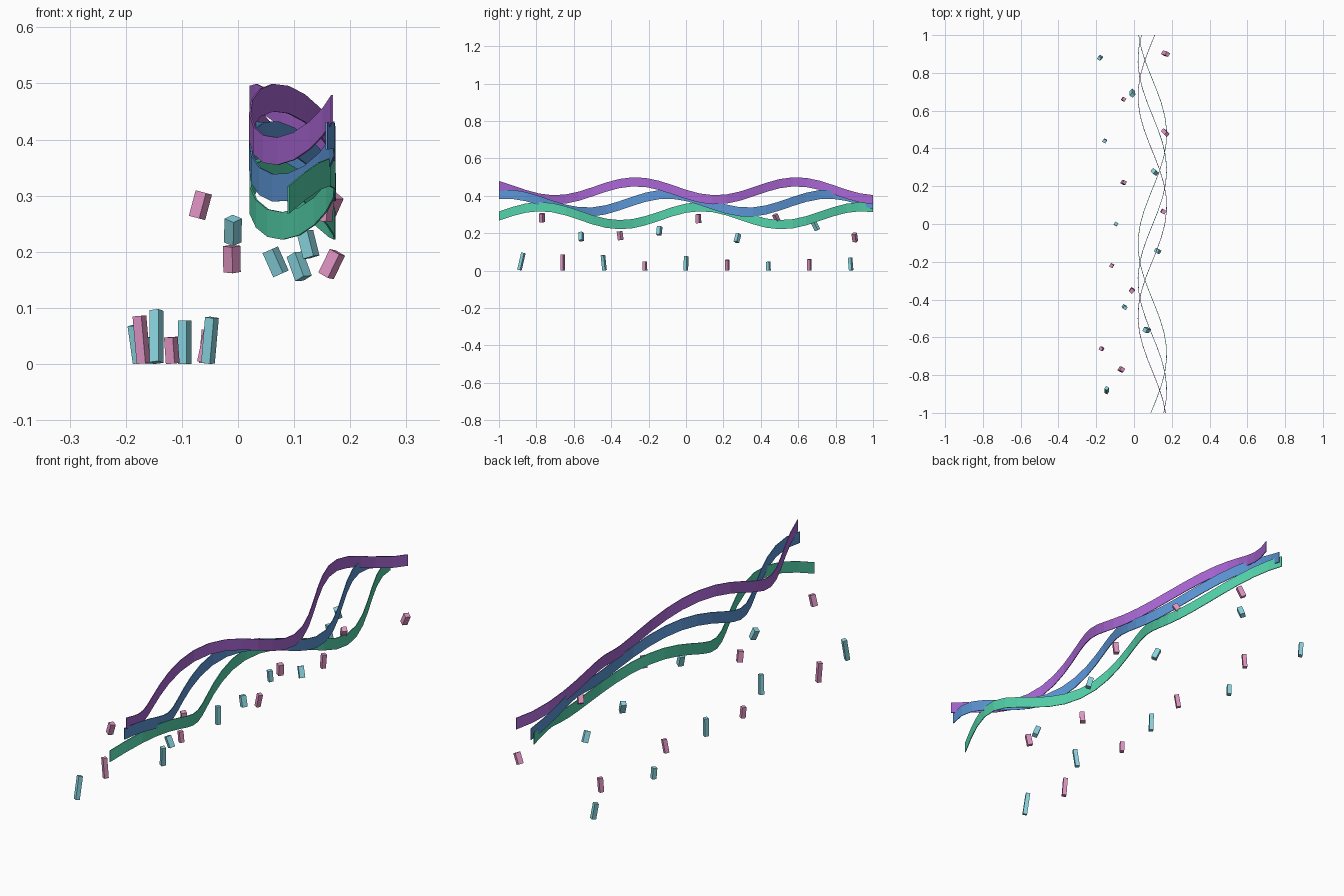
import bpy, bmesh, math
from mathutils import Vector, Matrix

if "Cube" in bpy.data.objects:
    bpy.data.objects.remove(bpy.data.objects["Cube"])


def material(name, rgb):
    m = bpy.data.materials.new(name)
    lin = [(c / 255 / 12.92) if c < 11 else ((c / 255 + 0.055) / 1.055) ** 2.4 for c in rgb]
    m.diffuse_color = (*lin, 1)
    m.use_nodes = True
    m.node_tree.nodes["Principled BSDF"].inputs["Base Color"].default_value = m.diffuse_color
    return m


PURPLE = material("purple", (170, 103, 213))
BLUE = material("blue", (93, 151, 216))
GREEN = material("green", (84, 211, 171))
TEAL = material("teal", (137, 213, 224))
PINK = material("pink", (224, 148, 195))


def finish(bm, name, mat):
    bmesh.ops.recalc_face_normals(bm, faces=bm.faces)
    me = bpy.data.meshes.new(name)
    bm.to_mesh(me)
    bm.free()
    me.materials.append(mat)
    ob = bpy.data.objects.new(name, me)
    bpy.context.collection.objects.link(ob)
    return ob


def ribbon(name, mat, z0, x_peak, z_peak, n=28, half=0.0245, thick=0.003):
    """Upright strip along y, waving in x and z with different periods."""
    bm = bmesh.new()
    rows = []
    for i in range(n + 1):
        y = -1 + 2 * i / n
        x = 0.097 + 0.076 * math.cos(2 * math.pi * (y - x_peak) / 1.165)
        z = z0 + 0.048 * math.cos(2 * math.pi * (y - z_peak) / 0.86)
        rows.append([bm.verts.new((x + sx * thick / 2, y, z + sz * half))
                     for sx, sz in ((-1, -1), (1, -1), (1, 1), (-1, 1))])
    for a, b in zip(rows, rows[1:]):
        for k in range(4):
            bm.faces.new((a[k], a[(k + 1) % 4], b[(k + 1) % 4], b[k]))
    bm.faces.new(rows[0])
    bm.faces.new(rows[-1])
    return finish(bm, name, mat)


def block(name, mat, centre, side, height, lean_x, lean_y, yaw=-30):
    """Small square bar, turned about z and leaning by degrees towards x and y."""
    up = Vector((math.tan(math.radians(lean_x)), math.tan(math.radians(lean_y)), 1))
    tilt = Vector((0, 0, 1)).rotation_difference(up).to_matrix().to_4x4()
    mat4 = (Matrix.Translation(centre) @ tilt @ Matrix.Rotation(math.radians(yaw), 4, 'Z')
            @ Matrix.Diagonal((side, side, height, 1)))
    bm = bmesh.new()
    bmesh.ops.create_cube(bm, size=1, matrix=mat4)
    if name.startswith("ground"):  # stand on the floor
        low = min(v.co.z for v in bm.verts)
        bmesh.ops.translate(bm, verts=bm.verts, vec=(0, 0, -low))
    return finish(bm, name, mat)


# Three waving ribbons, each shifted along y
ribbon("upper_ribbon", PURPLE, 0.427, -1.07, -0.27)
ribbon("middle_ribbon", BLUE, 0.361, -0.88, -0.10)
ribbon("lower_ribbon", GREEN, 0.294, -0.69, 0.08)

# Row of ground blocks: x, height, lean x, lean y (evenly spaced in y)
ground = [
    (-0.145, 0.095, 0, 13), (-0.172, 0.085, -5, 0), (-0.05, 0.082, 5, -6),
    (-0.118, 0.047, -4, -2), (-0.095, 0.077, 0, 1), (-0.055, 0.056, 12, 0),
    (-0.155, 0.047, -3, -3), (-0.055, 0.06, 5, 0), (-0.18, 0.068, -8, -5),
]
for i, (x, h, lx, ly) in enumerate(ground):
    block(f"ground_block_{i + 1}", PINK if i % 2 else TEAL,
          (x, -0.88 + 0.22 * i, h / 2), 0.018, h, lx, ly)

# Floating blocks: x, z, lean x, lean y, yaw
floating = [
    (-0.067, 0.283, 15, 0, -30), (0.067, 0.182, -24, 0, -30), (-0.011, 0.187, -1, -8, -42),
    (0.125, 0.213, -14, 6, -30), (0.155, 0.278, 5, -3, -30), (0.109, 0.174, -20, 15, -42),
    (0.165, 0.28, 24, -24, -42), (-0.009, 0.238, 1, -26, -42), (0.167, 0.178, 26, -8, -30),
]
for i, (x, z, lx, ly, yaw) in enumerate(floating):
    block(f"floating_block_{i + 1}", TEAL if i % 2 else PINK,
          (x, -0.77 + 0.209 * i, z), 0.022, 0.047, lx, ly, yaw)
